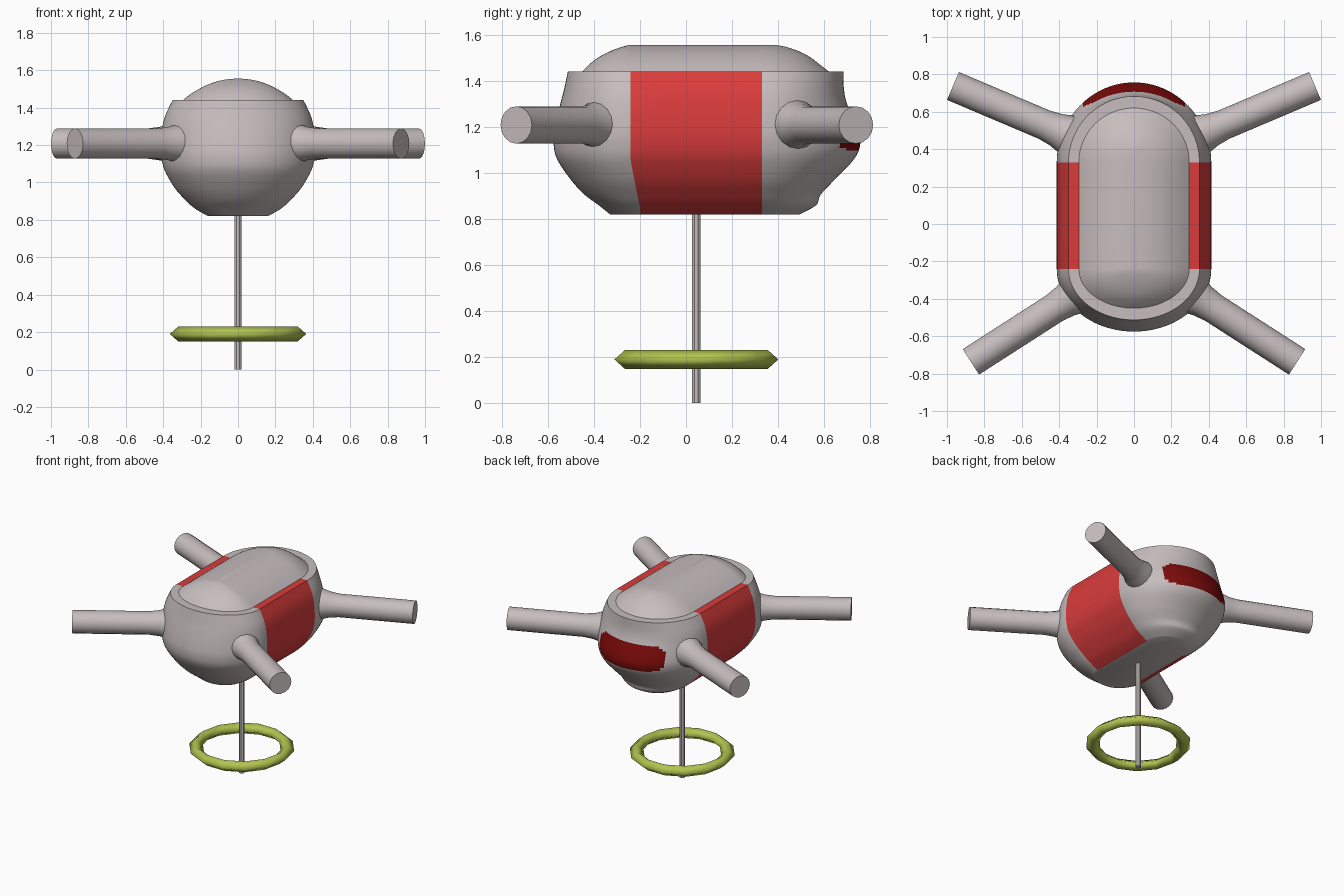
import bpy, bmesh, math
from mathutils import Vector

if "Cube" in bpy.data.objects:
    bpy.data.objects.remove(bpy.data.objects["Cube"])


def material(name, rgb):
    m = bpy.data.materials.new(name)
    m.diffuse_color = (*rgb, 1)
    m.use_nodes = True
    m.node_tree.nodes["Principled BSDF"].inputs["Base Color"].default_value = m.diffuse_color
    return m


GREY = material("warm grey", (0.57, 0.51, 0.51))
RED = material("red", (0.70, 0.045, 0.045))
DARK = material("dark red", (0.20, 0.003, 0.003))
GREEN = material("lime green", (0.44, 0.55, 0.08))


def finish(name, bm, mats, angle=40):
    bmesh.ops.recalc_face_normals(bm, faces=bm.faces)
    me = bpy.data.meshes.new(name)
    bm.to_mesh(me)
    bm.free()
    for m in mats:
        me.materials.append(m)
    ob = bpy.data.objects.new(name, me)
    bpy.context.collection.objects.link(ob)
    bpy.ops.object.select_all(action='DESELECT')
    ob.select_set(True)
    bpy.context.view_layer.objects.active = ob
    bpy.ops.object.shade_smooth_by_angle(angle=math.radians(angle))
    return ob


def loft(bm, rings):
    """Skin closed rings of points; returns (face, ring index, side index)."""
    vs = [[bm.verts.new(p) for p in r] for r in rings]
    out, n = [], len(rings[0])
    for i in range(len(vs) - 1):
        for j in range(n):
            k = (j + 1) % n
            out.append((bm.faces.new((vs[i][j], vs[i][k], vs[i + 1][k], vs[i + 1][j])), i, j))
    bm.faces.new(vs[0][::-1])
    bm.faces.new(vs[-1])
    return out


# Body: long rounded hull with a narrower dome, lofted from (z, half width, front y, back y)
HULL = [(.82, .16, -.33, .495), (.86, .23, -.38, .565), (.905, .28, -.44, .585),
        (.97, .338, -.50, .645), (1.06, .39, -.56, .73), (1.13, .409, -.575, .757),
        (1.20, .413, -.568, .74), (1.29, .405, -.548, .702), (1.36, .388, -.53, .686),
        (1.44, .35, -.513, .683)]
DOME = [(1.44, .295, -.45, .62), (1.475, .25, -.415, .575), (1.505, .20, -.375, .535),
        (1.53, .145, -.325, .485), (1.548, .08, -.275, .43), (1.555, .02, -.245, .39)]
ARC, STRAIGHT = 48, 4


def spline(rows, steps):
    out = []
    for i in range(len(rows) - 1):
        p0, p1 = rows[max(i - 1, 0)], rows[i]
        p2, p3 = rows[i + 1], rows[min(i + 2, len(rows) - 1)]
        for s in range(steps):
            t = s / steps
            out.append([.5 * (2 * b + (c - a) * t + (2 * a - 5 * b + 4 * c - d) * t * t
                              + (3 * b - a - 3 * c + d) * t ** 3)
                        for a, b, c, d in zip(p0, p1, p2, p3)])
    return out + [list(rows[-1])]


def stadium(z, w, yf, yb):
    cf = -.24 + .04 * min(1, max(0, (1.05 - z) / .2))
    cb = .33
    pts = [(w, cf + (cb - cf) * i / STRAIGHT, z) for i in range(STRAIGHT)]
    pts += [(w * math.cos(math.pi * i / ARC), cb + (yb - cb) * math.sin(math.pi * i / ARC), z)
            for i in range(ARC)]
    pts += [(-w, cb + (cf - cb) * i / STRAIGHT, z) for i in range(STRAIGHT)]
    pts += [(-w * math.cos(math.pi * i / ARC), cf + (yf - cf) * math.sin(math.pi * i / ARC), z)
            for i in range(ARC)]
    return pts


bm = bmesh.new()
hull_rows = spline(HULL, 6)
faces = loft(bm, [stadium(*r) for r in hull_rows + spline(DOME, 3)])
half = STRAIGHT + ARC
for f, i, j in faces:
    c = f.calc_center_median()
    # side panels, up to and including the ledge under the dome
    if j % half < STRAIGHT and i < len(hull_rows):
        f.material_index = 1
    # rounded stripe across the back
    elif c.y > .5 and math.hypot(max(0, abs(c.x) - .19), c.z - 1.19) < .09:
        f.material_index = 2
finish("body", bm, [GREY, RED, DARK], 35)


# Arms: round bars that flare slightly into the body
def arm(name, tip, direction):
    tip, d = Vector(tip), Vector(direction).normalized()
    side, up = Vector((-d.y, d.x, 0)), Vector((0, 0, 1))
    b = bmesh.new()
    rings = []
    for t, r in ((.74, .115), (.66, .108), (.60, .09), (.53, .081), (0, .081)):
        rings.append([tip - d * t + (side * math.cos(a) + up * math.sin(a)) * r
                      for a in (math.tau * k / 16 for k in range(16))])
    loft(b, rings)
    finish(name, b, [GREY])


for s, label in ((1, "right"), (-1, "left")):
    arm("front_arm_" + label, (s * .872, -.737, 1.208), (s * .84, -.54, 0))
    arm("back_arm_" + label, (s * .968, .738, 1.208), (s * .92, .39, 0))

# Stand rod
bm = bmesh.new()
loft(bm, [[(.02 * math.cos(math.tau * k / 8 + math.pi / 8),
            .045 + .02 * math.sin(math.tau * k / 8 + math.pi / 8), z) for k in range(8)]
          for z in (0, .84)])
finish("stand_rod", bm, [GREY])

# Floating ring around the rod: diamond section swept round fourteen sides
bm = bmesh.new()
SECTION = [(.365, .19), (.318, .231), (.27, .19), (.318, .149)]
grid = [[bm.verts.new((r * math.cos(a), .045 + r * math.sin(a), z)) for r, z in SECTION]
        for a in (math.tau * k / 14 for k in range(14))]
for i in range(14):
    for j in range(4):
        a, b, k = grid[i], grid[(i + 1) % 14], (j + 1) % 4
        bm.faces.new((a[j], b[j], b[k], a[k]))
finish("ring", bm, [GREEN], 100)
